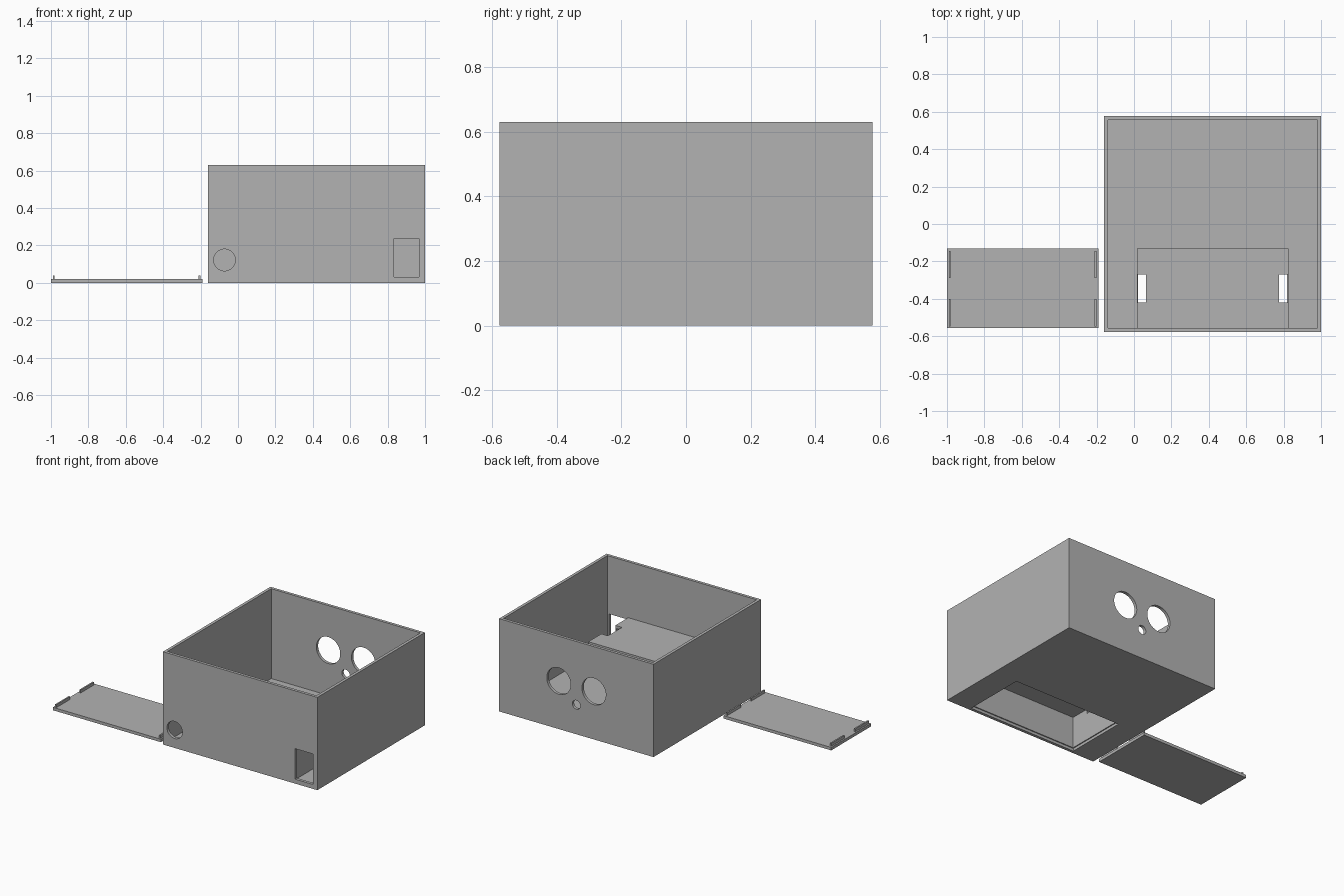
import bpy
import math

cube = bpy.data.objects.get("Cube")
if cube:
    bpy.data.objects.remove(cube, do_unlink=True)

# Single grey plastic
grey = bpy.data.materials.new("grey_plastic")
grey.use_nodes = True
colour = (0.45, 0.45, 0.45, 1)
grey.diffuse_color = colour
grey.node_tree.nodes["Principled BSDF"].inputs["Base Color"].default_value = colour


def box(name, x, y, z):
    """Axis-aligned box from (min, max) ranges."""
    bpy.ops.mesh.primitive_cube_add(size=1)
    ob = bpy.context.object
    ob.name = name
    for i, (lo, hi) in enumerate((x, y, z)):
        ob.scale[i] = hi - lo
        ob.location[i] = (lo + hi) / 2
    bpy.ops.object.transform_apply(location=True, rotation=True, scale=True)
    ob.data.materials.append(grey)
    return ob


def drill(x, y, z, radius):
    """Round cutter running front to back."""
    bpy.ops.mesh.primitive_cylinder_add(
        vertices=48, radius=radius, depth=0.1, location=(x, y, z),
        rotation=(math.pi / 2, 0, 0))
    ob = bpy.context.object
    bpy.ops.object.transform_apply(location=True, rotation=True, scale=True)
    ob.data.materials.append(grey)
    return ob


def combine(target, other, operation):
    """Apply a boolean and discard the helper."""
    bpy.ops.object.select_all(action='DESELECT')
    bpy.context.view_layer.objects.active = target
    target.select_set(True)
    mod = target.modifiers.new("boolean", 'BOOLEAN')
    mod.operation = operation
    mod.solver = 'EXACT'
    mod.object = other
    bpy.ops.object.modifier_apply(modifier=mod.name)
    bpy.data.objects.remove(other, do_unlink=True)


WALL = 0.02
X0, X1, DEPTH, HEIGHT = -0.16, 1.0, 0.577, 0.63
MID = (X0 + X1) / 2
INNER_Y = DEPTH - WALL
BAY_X, BAY_Y, BAY_TOP = (0.015, 0.825), (-INNER_Y, -0.13), 0.25
LIP = 0.007

# Open-topped housing
housing = box("housing", (X0, X1), (-DEPTH, DEPTH), (0, HEIGHT))
combine(housing, box("cut", (X0 + WALL, X1 - WALL), (-INNER_Y, INNER_Y),
                     (WALL, 1)), 'DIFFERENCE')

# Raised compartment inside, open underneath with a recess for the cover
combine(housing, box("bay", BAY_X, (BAY_Y[0] - 0.01, BAY_Y[1]),
                     (0.01, BAY_TOP)), 'UNION')
combine(housing, box("cut", BAY_X, BAY_Y, (-0.1, WALL - 0.002)), 'DIFFERENCE')
combine(housing, box("cut", (BAY_X[0] + LIP, BAY_X[1] - LIP),
                     (BAY_Y[0] + LIP, BAY_Y[1] - LIP),
                     (-0.1, BAY_TOP - WALL)), 'DIFFERENCE')

# Notches at both ends of the compartment roof
for x in ((BAY_X[0] - 0.01, 0.065), (0.775, BAY_X[1] + 0.01)):
    combine(housing, box("cut", x, (-0.42, -0.27), (0.2, 0.3)), 'DIFFERENCE')

# Front openings: round socket and rectangular port
combine(housing, drill(-0.072, -DEPTH, 0.122, 0.058), 'DIFFERENCE')
combine(housing, box("cut", (0.833, 0.967), (-0.65, -0.53), (0.03, 0.237)),
        'DIFFERENCE')

# Back openings: a pair of large holes and a small one between
for dx, z, radius in ((-0.132, 0.326, 0.09), (0.132, 0.326, 0.09), (0, 0.2, 0.03)):
    combine(housing, drill(MID + dx, DEPTH, z, radius), 'DIFFERENCE')

# Loose compartment cover with four clip ridges
cover = box("compartment_cover", (-1, -0.19), BAY_Y, (0, WALL))
for x in (-0.985, -0.205):
    for y in ((-0.547, -0.402), (-0.288, -0.145)):
        combine(cover, box("clip", (x - 0.005, x + 0.005), y, (0.01, 0.04)), 'UNION')

# Sharp corners, smooth hole walls
for ob in (housing, cover):
    bpy.ops.object.select_all(action='DESELECT')
    bpy.context.view_layer.objects.active = ob
    ob.select_set(True)
    bpy.ops.object.shade_smooth_by_angle(angle=math.radians(30))
